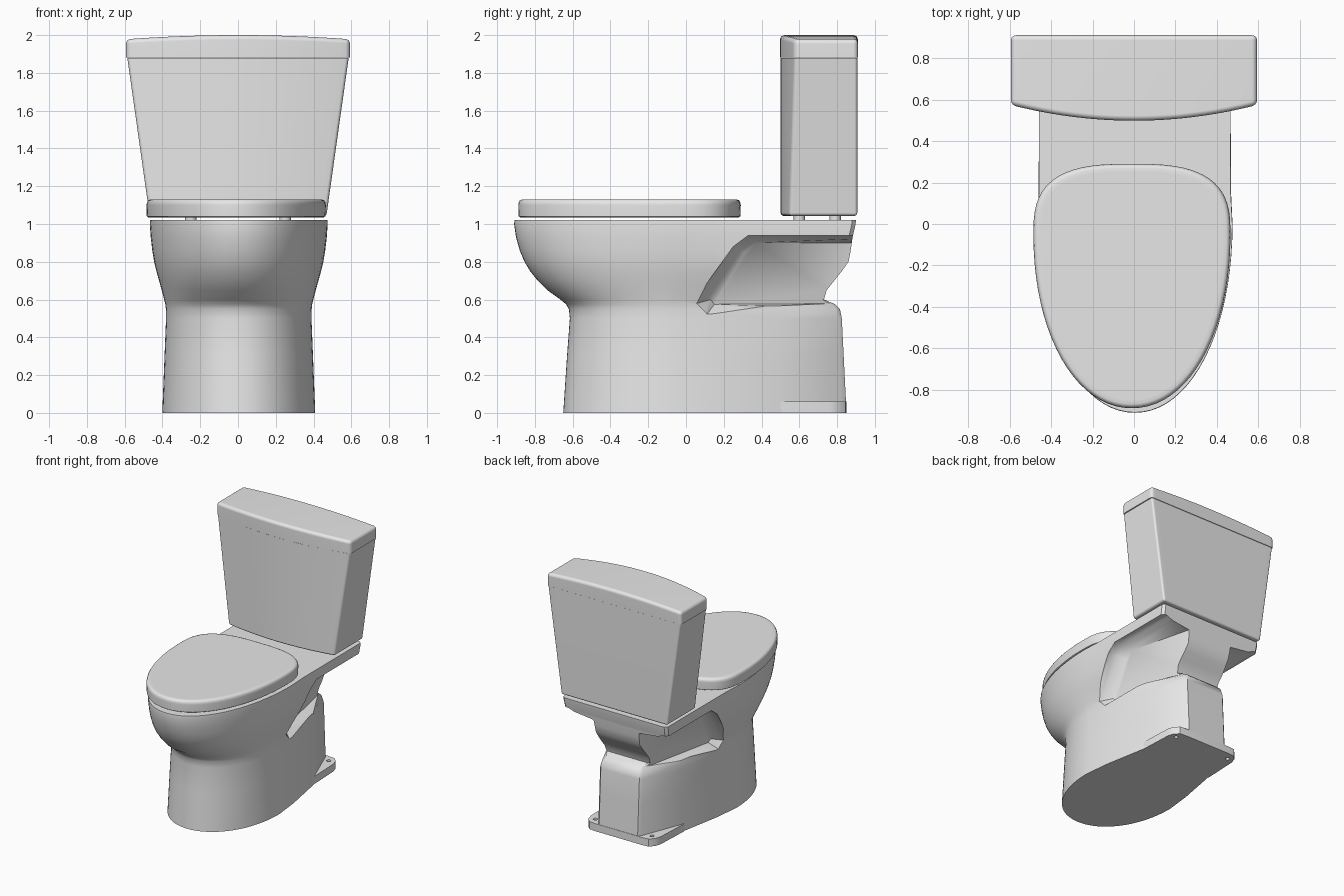
import bpy, bmesh, math

if "Cube" in bpy.data.objects:
    bpy.data.objects.remove(bpy.data.objects["Cube"])

white = bpy.data.materials.new("white_ceramic")
white.diffuse_color = (0.8, 0.8, 0.8, 1)
white.use_nodes = True
white.node_tree.nodes["Principled BSDF"].inputs["Base Color"].default_value = white.diffuse_color


def loft(name, rings, triangulate=False):
    """Closed rings of 3D points joined into a capped solid."""
    bm = bmesh.new()
    vs = [[bm.verts.new(p) for p in r] for r in rings]
    n = len(vs[0])
    for a, b in zip(vs, vs[1:]):
        for i in range(n):
            j = (i + 1) % n
            bm.faces.new((a[i], a[j], b[j], b[i]))
    bm.faces.new(vs[0][::-1])
    bm.faces.new(vs[-1])
    if triangulate:
        bmesh.ops.triangulate(bm, faces=bm.faces[:])
    bmesh.ops.recalc_face_normals(bm, faces=bm.faces[:])
    mesh = bpy.data.meshes.new(name)
    bm.to_mesh(mesh)
    bm.free()
    ob = bpy.data.objects.new(name, mesh)
    bpy.context.collection.objects.link(ob)
    mesh.materials.append(white)
    return ob


def activate(ob):
    bpy.ops.object.select_all(action='DESELECT')
    ob.select_set(True)
    bpy.context.view_layer.objects.active = ob


def smooth(ob, angle=30, weighted=False):
    activate(ob)
    bpy.ops.object.shade_smooth_by_angle(angle=math.radians(angle))
    if weighted:
        ob.modifiers.new("flat_tops", 'WEIGHTED_NORMAL').keep_sharp = True


def cut(ob, cutter):
    activate(ob)
    m = ob.modifiers.new("cut", 'BOOLEAN')
    m.operation, m.solver, m.object = 'DIFFERENCE', 'EXACT', cutter
    bpy.ops.object.modifier_apply(modifier=m.name)
    bpy.data.objects.remove(cutter)


def arc(w, yc, b, n, a0, a1, steps):
    """Superellipse arc points about (0, yc)."""
    pts = []
    for i in range(steps + 1):
        t = math.radians(a0 + (a1 - a0) * i / steps)
        c, s = math.cos(t), math.sin(t)
        pts.append((math.copysign(abs(c) ** (2 / n), c) * w,
                    yc + math.copysign(abs(s) ** (2 / n), s) * b))
    return pts


def cylinder(name, x, y, z0, z1, r, n=20):
    ring = [(x + r * math.cos(2 * math.pi * i / n), y + r * math.sin(2 * math.pi * i / n))
            for i in range(n)]
    return loft(name, [[(*p, z0) for p in ring], [(*p, z1) for p in ring]])


# Bowl and pedestal: z, front y, half width, arc centre y, three rear half widths, back y
rows = [
    (0.00, -0.65, 0.405, -0.06, 0.382, 0.318, 0.19, 0.85),
    (0.30, -0.63, 0.393, -0.06, 0.374, 0.314, 0.19, 0.835),
    (0.50, -0.615, 0.385, -0.06, 0.370, 0.312, 0.19, 0.825),
    (0.55, -0.62, 0.386, -0.06, 0.370, 0.31, 0.18, 0.815),
    (0.575, -0.635, 0.389, -0.06, 0.372, 0.31, 0.165, 0.79),
    (0.60, -0.665, 0.395, -0.06, 0.38, 0.315, 0.20, 0.73),
    (0.65, -0.735, 0.408, -0.05, 0.40, 0.36, 0.30, 0.745),
    (0.70, -0.785, 0.422, -0.05, 0.42, 0.40, 0.36, 0.785),
    (0.75, -0.825, 0.436, -0.04, 0.435, 0.42, 0.40, 0.825),
    (0.80, -0.855, 0.448, -0.03, 0.447, 0.435, 0.43, 0.86),
    (0.86, -0.88, 0.458, -0.02, 0.455, 0.448, 0.445, 0.872),
    (0.93, -0.90, 0.466, 0.00, 0.460, 0.457, 0.457, 0.882),
    (1.00, -0.91, 0.471, 0.00, 0.464, 0.462, 0.462, 0.898),
    (1.02, -0.908, 0.470, 0.00, 0.462, 0.461, 0.461, 0.90),
]
rings = []
for z, yf, w, yc, w1, w2, w3, yb in rows:
    side = [(w1, 0.15), (w2, 0.5), (w3, yb - 0.02), (w3 - 0.02, yb)]
    front = arc(w, yc, yc - yf, 2.06, 180, 360, 40)
    pts = front + side + [(-x, y) for x, y in side[::-1]]
    rings.append([(x + 0.004, y, z) for x, y in pts])
bowl = loft("bowl_and_pedestal", rings)

# Side recesses under the rear shelf, leaving a narrow neck
rim = [(0.03, 0.575), (0.25, 0.88), (0.33, 0.94), (1.0, 0.94), (1.0, 0.53), (0.10, 0.485)]
mid = [(0.06, 0.58), (0.27, 0.87), (0.345, 0.925), (1.0, 0.925), (1.0, 0.55), (0.11, 0.52)]
floor = [(0.31, 0.13, 0.60), (0.33, 0.31, 0.85), (0.33, 0.37, 0.90),
         (0.17, 1.0, 0.90), (0.13, 1.0, 0.58), (0.30, 0.15, 0.575)]
for s in (1, -1):
    cutter = loft("recess_cutter", [[(s * 0.6, y, z) for y, z in rim],
                                    [(s * 0.42, y, z) for y, z in rim],
                                    [(s * 0.38, y, z) for y, z in mid],
                                    [(s * x, y, z) for x, y, z in floor]], True)
    cut(bowl, cutter)
smooth(bowl, 40)

# Foot flange with two bolt holes
half = [(0.322, 0.48), (0.31, 0.76), (0.295, 0.81), (0.26, 0.845), (0.20, 0.85)]
outline = half + [(-x, y) for x, y in half[::-1]]
flange = loft("foot_flange", [[(x, y, z) for x, y in outline] for z in (0, 0.06)])
for s in (1, -1):
    cut(flange, cylinder("hole_cutter", s * 0.25, 0.785, -0.1, 0.2, 0.016))
smooth(flange)

# Closed seat lid: egg outline with a softly rounded top edge
rings = []
for z, inset in ((1.034, 0.012), (1.041, 0.002), (1.10, 0.0), (1.115, 0.003),
                 (1.125, 0.009), (1.13, 0.02), (1.13, 0.04)):
    pts = (arc(0.475 - inset, -0.05, 0.838 - inset, 2.07, 180, 360, 40)
           + arc(0.475 - inset, -0.05, 0.34 - inset, 2.9, 0, 180, 32)[1:-1])
    rings.append([(x - 0.01, y, z) for x, y in pts])
smooth(loft("seat_lid", rings), 40, True)


def bowed_box(name, hw0, hw1, z0, z1, crown, yf, yb, r, sharp_z):
    """Box with a bowed front and crowned top; edges at sharp_z stay unbevelled."""
    rings = []
    for i in range(25):
        t = -1 + i / 12
        a, b = hw0 * t, hw1 * t
        zt = z1 - crown * t * t
        rings.append([(a, yf + 0.215 * a * a, z0), (a, yb, z0),
                      (b, yb, zt), (b, yf + 0.215 * b * b, zt)])
    ob = loft(name, rings)
    bm = bmesh.new()
    bm.from_mesh(ob.data)
    edges = [e for e in bm.edges if e.calc_face_angle(0) > 0.6
             and not all(abs(v.co.z - sharp_z) < 1e-4 for v in e.verts)]
    bmesh.ops.bevel(bm, geom=edges, offset=r, segments=4, profile=0.5,
                    affect='EDGES', clamp_overlap=True)
    bm.to_mesh(ob.data)
    bm.free()
    smooth(ob, 35, True)


# Tank and its lid
bowed_box("tank", 0.468, 0.586, 1.043, 1.88, 0, 0.501, 0.907, 0.016, 1.88)
bowed_box("tank_lid", 0.593, 0.593, 1.882, 2.0, 0.022, 0.498, 0.91, 0.024, 1.882)

# Bolts carrying the tank above the shelf
for s in (1, -1):
    for y in (0.60, 0.79):
        smooth(cylinder("tank_bolt", s * 0.25, y, 1.01, 1.06, 0.03))
